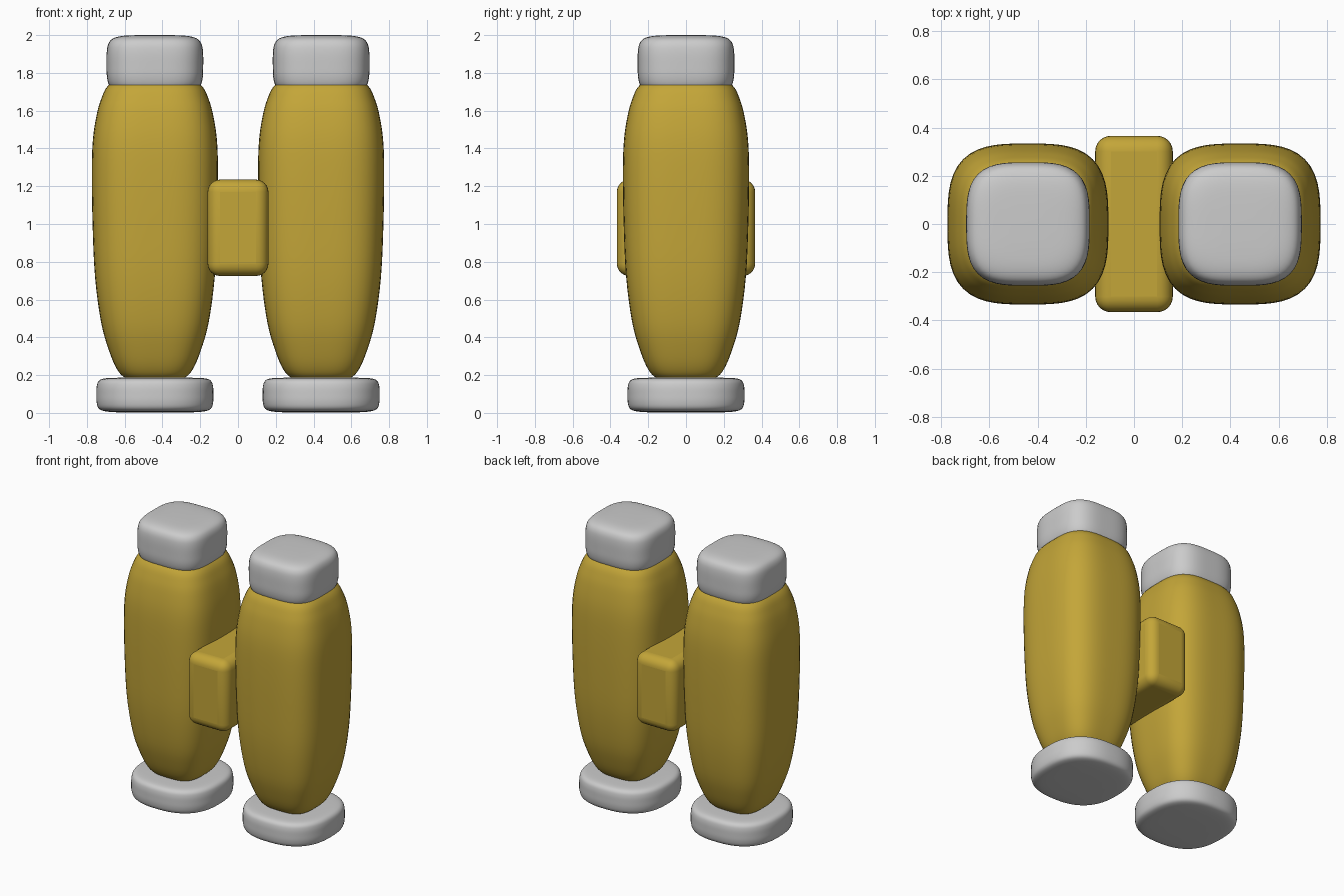
import bpy, bmesh
from math import cos, sin, pi

if "Cube" in bpy.data.objects:
    bpy.data.objects.remove(bpy.data.objects["Cube"])

SIDES = 64


def paint(name, color):
    m = bpy.data.materials.new(name)
    m.diffuse_color = color
    m.use_nodes = True
    m.node_tree.nodes["Principled BSDF"].inputs["Base Color"].default_value = m.diffuse_color
    return m


def finish(ob, mat=None):
    bpy.ops.object.select_all(action='DESELECT')
    bpy.context.view_layer.objects.active = ob
    ob.select_set(True)
    bpy.ops.object.shade_smooth_by_angle(angle=0.9)
    if mat:
        ob.data.materials.append(mat)


def smooth_profile(pts, steps=4):
    """Catmull-Rom interpolation of (radius, z) points."""
    out = []
    for i in range(len(pts) - 1):
        a, b = pts[max(i - 1, 0)], pts[i]
        c, d = pts[i + 1], pts[min(i + 2, len(pts) - 1)]
        for s in range(steps):
            t = s / steps
            out.append(tuple(0.5 * (2 * q + (r - p) * t + (2 * p - 5 * q + 4 * r - w) * t * t
                                    + (3 * q - p - 3 * r + w) * t ** 3)
                             for p, q, r, w in zip(a, b, c, d)))
    return out + [pts[-1]]


def loft(name, pts, n, x, mat=None):
    """Stack rounded-square rings of exponent n along a vertical profile."""
    bm = bmesh.new()
    rings = []
    for r, z in smooth_profile(pts):
        ring = []
        for k in range(SIDES):
            a = 2 * pi * k / SIDES
            f = r * (abs(cos(a)) ** n + abs(sin(a)) ** n) ** (-1 / n)
            ring.append(bm.verts.new((x + f * cos(a), f * sin(a), z)))
        rings.append(ring)
    for lo, hi in zip(rings, rings[1:]):
        for k in range(SIDES):
            j = (k + 1) % SIDES
            bm.faces.new((lo[k], lo[j], hi[j], hi[k]))
    bm.faces.new(rings[0][::-1])
    bm.faces.new(rings[-1])
    me = bpy.data.meshes.new(name)
    bm.to_mesh(me)
    bm.free()
    ob = bpy.data.objects.new(name, me)
    bpy.context.collection.objects.link(ob)
    finish(ob, mat)


gold = paint("gold", (0.55, 0.38, 0.04, 1))

barrel = [(0.08, 0.168), (0.155, 0.185), (0.20, 0.23), (0.243, 0.33), (0.285, 0.48),
          (0.317, 0.72), (0.33, 1.0), (0.334, 1.28), (0.328, 1.45), (0.308, 1.58),
          (0.285, 1.66), (0.254, 1.725), (0.19, 1.775), (0.10, 1.795)]
eyepiece = [(0.15, 1.705), (0.22, 1.712), (0.243, 1.735), (0.254, 1.78), (0.256, 1.84),
            (0.255, 1.91), (0.246, 1.955), (0.222, 1.982), (0.17, 1.996), (0.08, 2.0)]
lens_ring = [(0.12, 0.001), (0.22, 0.004), (0.275, 0.011), (0.30, 0.027), (0.309, 0.06),
             (0.31, 0.10), (0.308, 0.14), (0.298, 0.168), (0.27, 0.182), (0.20, 0.186),
             (0.10, 0.187)]

# Two matching tubes, each with an eyepiece on top and a lens ring below
for side, x in (("left", -0.44), ("right", 0.44)):
    loft(side + "_barrel", barrel, 3.2, x, gold)
    loft(side + "_eyepiece", eyepiece, 3.3, x)
    loft(side + "_lens_ring", lens_ring, 2.5, x)

# Rounded block joining the tubes
bpy.ops.mesh.primitive_cube_add(size=1, location=(0, 0, 0.98))
bridge = bpy.context.object
bridge.name = "bridge"
bridge.scale = (0.322, 0.732, 0.51)
bpy.ops.object.transform_apply(location=False, rotation=False, scale=True)
bevel = bridge.modifiers.new("round_edges", 'BEVEL')
bevel.width = 0.065
bevel.segments = 6
finish(bridge, gold)
